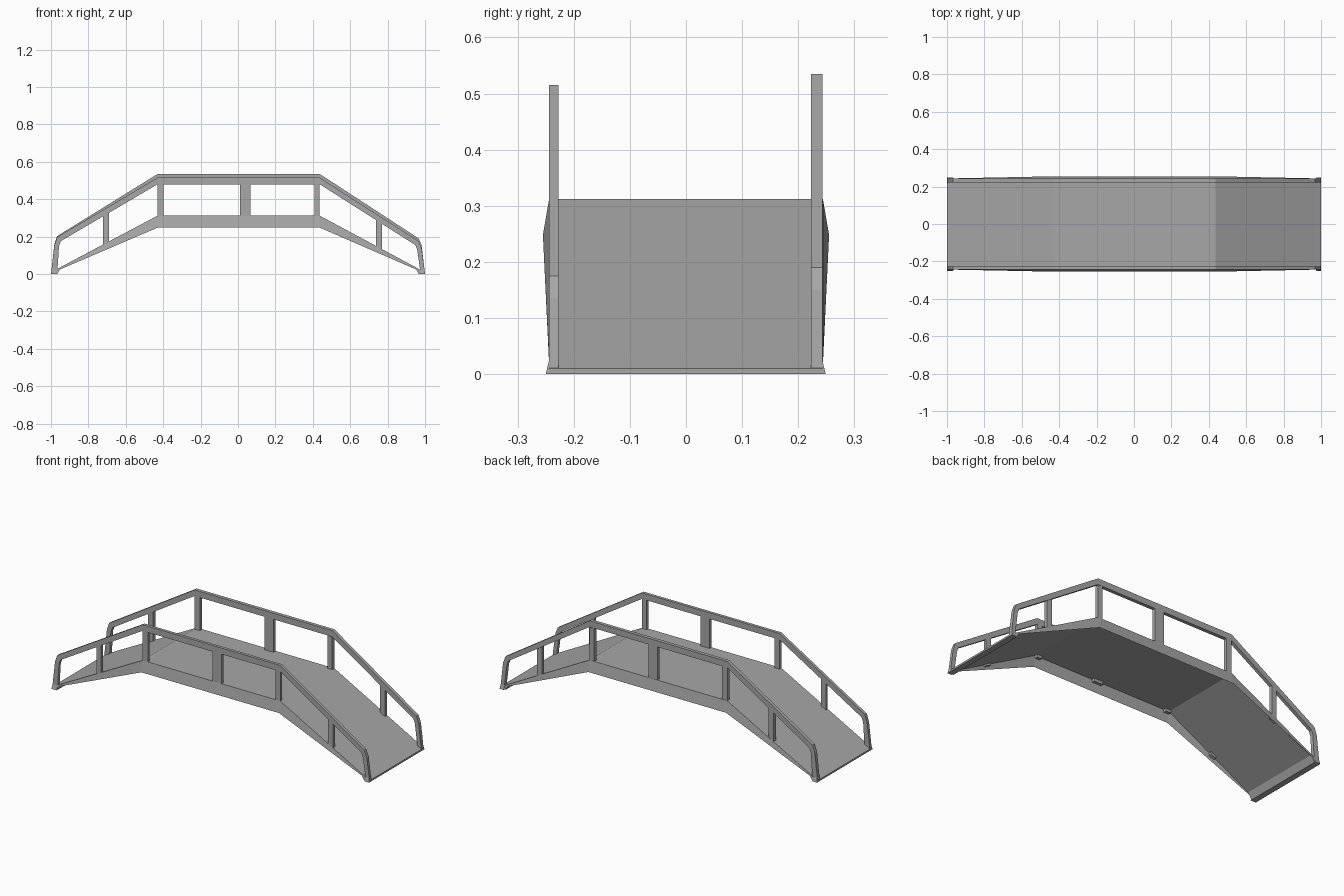
import bpy, bmesh

cube = bpy.data.objects.get("Cube")
if cube:
    bpy.data.objects.remove(cube, do_unlink=True)

grey = bpy.data.materials.new("concrete_grey")
grey.use_nodes = True
colour = (0.39, 0.39, 0.39, 1)
grey.diffuse_color = colour
grey.node_tree.nodes["Principled BSDF"].inputs["Base Color"].default_value = colour


def finish(name, bm):
    mesh = bpy.data.meshes.new(name)
    bm.to_mesh(mesh)
    bm.free()
    mesh.materials.append(grey)
    obj = bpy.data.objects.new(name, mesh)
    bpy.context.collection.objects.link(obj)


def strip(name, upper, lower, y0, y1, foot_flare=0):
    """Solid band between two matching (x, z) lines, from y0 to y1.
    Ground level points on the outer side y1 are pushed outwards by foot_flare."""
    bm = bmesh.new()

    def line(points, y, flare=0):
        return [bm.verts.new((x, y + (flare if z == 0 else 0), z)) for x, z in points]

    out = foot_flare if y1 > 0 else -foot_flare
    a, b = line(upper, y0), line(lower, y0)
    c, d = line(upper, y1, out), line(lower, y1, out)
    for i in range(len(upper) - 1):
        for p, q in ((a, b), (b, d), (d, c), (c, a)):
            bm.faces.new((p[i], p[i + 1], q[i + 1], q[i]))
    for i in (0, -1):
        bm.faces.new((a[i], b[i], d[i], c[i]))
    bmesh.ops.recalc_face_normals(bm, faces=bm.faces)
    finish(name, bm)


# Deck: thin slab with a flat middle and two ramps resting on small feet
deck_top = [(-1, 0.01), (-0.967, 0.027), (-0.945, 0.039), (-0.43, 0.312),
            (0.437, 0.312), (0.945, 0.039), (0.967, 0.027), (1, 0.01)]
deck_under = [(-1, 0), (-0.967, 0), (-0.945, 0.035), (-0.43, 0.308),
              (0.437, 0.308), (0.945, 0.035), (0.967, 0), (1, 0)]
strip("deck", deck_top, deck_under, -0.244, 0.244)

# Side skirts: single outward-facing sheets that lean out towards the bottom edge
skirt_x = (-0.967, -0.43, 0.437, 0.967)
for side, sign in (("front", -1), ("back", 1)):
    bm = bmesh.new()
    high = [bm.verts.new((x, sign * 0.244, z))
            for x, z in zip(skirt_x, (0.027, 0.312, 0.312, 0.027))]
    low = [bm.verts.new((x, sign * y, z))
           for x, y, z in zip(skirt_x, (0.244, 0.255, 0.255, 0.244),
                              (0.018, 0.248, 0.248, 0.018))]
    for i in range(3):
        face = bm.faces.new((low[i], low[i + 1], high[i + 1], high[i]))
        if sign > 0:
            face.normal_flip()
    finish(side + "_skirt", bm)

# Railings: one bent strip per side, the back one slightly taller
for side, y_in, y_out, rise in (("front", -0.227, -0.244, 0), ("back", 0.223, 0.243, 0.02)):
    low, half = rise * 0.25, rise * 0.75
    outer = [(-1, 0), (-0.997, 0.025), (-0.982, 0.155 + low), (-0.968, 0.197 + low),
             (-0.43, 0.515 + rise), (0.437, 0.515 + rise),
             (0.967, 0.175 + half), (0.982, 0.136 + half), (0.997, 0.025), (1, 0)]
    inner = [(-0.967, 0), (-0.965, 0.025), (-0.957, 0.15 + low), (-0.947, 0.176 + low),
             (-0.43, 0.48 + rise), (0.437, 0.48 + rise),
             (0.948, 0.155 + half), (0.958, 0.13 + half), (0.973, 0.025), (0.975, 0)]
    strip(side + "_railing", outer, inner, y_in, y_out, 0.006)

    # Posts: both edges, foot heights and head heights at each edge
    posts = {"right_ramp": (-0.722, -0.691, 0.138, 0.152, 0.318, 0.336),
             "right_corner": (-0.43, -0.397, 0.292, 0.292, 0.49, 0.49),
             "middle": (0.01, 0.067, 0.292, 0.292, 0.49, 0.49),
             "left_corner": (0.408, 0.437, 0.292, 0.292, 0.49, 0.487),
             "left_ramp": (0.737, 0.769, 0.135, 0.118, 0.295, 0.275)}
    for label, (x0, x1, z0, z1, h0, h1) in posts.items():
        strip(f"{side}_{label}_post",
              [(x0, h0 + rise / 2), (x1, h1 + rise / 2)], [(x0, z0), (x1, z1)],
              y_in, y_out)
